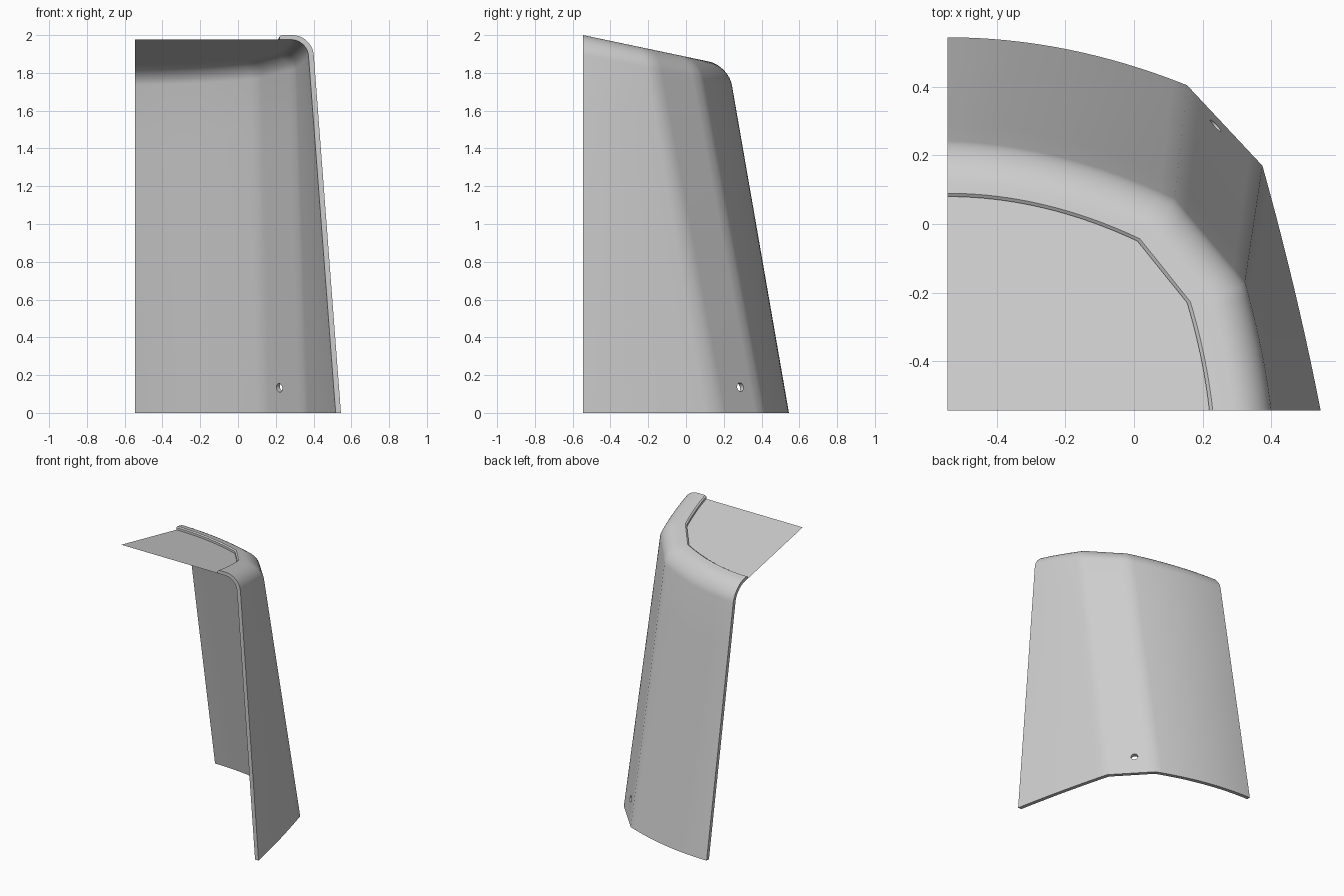
import bpy, bmesh
from mathutils import Vector

if "Cube" in bpy.data.objects:
    bpy.data.objects.remove(bpy.data.objects["Cube"], do_unlink=True)

HALF = 0.545        # half width of the footprint
SLOPE = 0.21        # fall of the top towards the back
SKIN = 0.024        # shell thickness at the top

grey = bpy.data.materials.new("light_grey")
grey.use_nodes = True
grey.diffuse_color = (0.62, 0.62, 0.62, 1)
grey.node_tree.nodes["Principled BSDF"].inputs["Base Color"].default_value = grey.diffuse_color


def outline(keys, bow_back=0.0, bow_side=0.0):
    """Plan line: bowed back wall, straight corner facet, bowed side wall."""
    bows = [Vector((0, bow_back)), Vector((0, 0)), Vector((bow_side, 0))]
    pts = []
    for k, steps in enumerate((16, 6, 10)):
        a, b = Vector(keys[k]), Vector(keys[k + 1])
        for i in range(steps):
            s = i / steps
            pts.append(a.lerp(b, s) + bows[k] * s * (1 - s))
    return pts + [Vector(keys[3])]


def top_z(y, drop=0.0):
    return 2 - SLOPE * (y + HALF) - drop


def section(base, lean, rim, drop, radius):
    """Wall foot, rounded shoulder, then the rim on the sloping top."""
    z = (top_z(base.y, drop)) / (1 + SLOPE * lean.y)
    foot = Vector((base.x, base.y, 0))
    corner = Vector((base.x + lean.x * z, base.y + lean.y * z, z))
    end = Vector((rim.x, rim.y, top_z(rim.y, drop)))
    a = corner + (foot - corner).normalized() * radius
    b = corner + (end - corner).normalized() * radius
    pts = [foot + (a - foot) * i / 6 for i in range(6)]
    for i in range(11):
        v = i / 10
        u = 1 - v
        w = 1.414 * u * v
        pts.append((a * u * u + corner * w + b * v * v) / (u * u + w + v * v))
    return pts + [end]


def make_object(name, bm):
    bmesh.ops.recalc_face_normals(bm, faces=bm.faces)
    mesh = bpy.data.meshes.new(name)
    bm.to_mesh(mesh)
    bm.free()
    mesh.materials.append(grey)
    obj = bpy.data.objects.new(name, mesh)
    bpy.context.collection.objects.link(obj)
    return obj


outer = outline([(-HALF, HALF), (0.155, 0.405), (0.375, 0.17), (HALF, -HALF)], 0.14, 0.03)
inner = outline([(-HALF, 0.518), (0.14, 0.382), (0.35, 0.157), (0.517, -HALF)], 0.136, 0.03)
leans = outline([(0, -0.174), (-0.02, -0.187), (-0.028, -0.186), (-0.076, 0)])
rims = outline([(-HALF, 0.08), (0.01, -0.05), (0.155, -0.23), (0.22, -HALF)], 0.13, 0.03)

# Shell: closed cross-sections swept around the corner
bm = bmesh.new()
rings = []
for o, n, lean, rim in zip(outer, inner, leans, rims):
    skin = section(o, lean, rim, 0, 0.105)
    tip = skin[-1]
    skin[-1] = tip + (skin[-2] - tip).normalized() * 0.01
    skin.append(tip - Vector((0, 0, 0.008)))
    lining = section(n, lean, rim, SKIN, 0.085)
    rings.append([bm.verts.new(p) for p in skin + lining[::-1]])
for r, s in zip(rings, rings[1:]):
    for i in range(len(r)):
        j = (i + 1) % len(r)
        bm.faces.new((r[i], r[j], s[j], s[i]))
bm.faces.new(rings[0])
bm.faces.new(rings[-1])
shell = make_object("corner_shell", bm)

# Screw hole through the corner facet
axis = Vector((0.73, 0.68, 0.15))
bpy.ops.mesh.primitive_cylinder_add(vertices=24, radius=0.023, depth=0.2,
                                    location=(0.23, 0.28, 0.135),
                                    rotation=axis.to_track_quat('Z', 'Y').to_euler())
cutter = bpy.context.object
cutter.name = "hole_cutter"
cutter.hide_render = True
cut = shell.modifiers.new("screw_hole", 'BOOLEAN')
cut.operation = 'DIFFERENCE'
cut.solver = 'EXACT'
cut.object = cutter
bpy.ops.object.select_all(action='DESELECT')
shell.select_set(True)
bpy.context.view_layer.objects.active = shell
bpy.ops.object.modifier_apply(modifier=cut.name)
bpy.data.objects.remove(cutter, do_unlink=True)
bpy.ops.object.shade_smooth_by_angle(angle=0.5)

# Thin recessed panel inside the rim
bm = bmesh.new()
edge = rims + [Vector((-HALF, -HALF))]
face = bm.faces.new([bm.verts.new((p.x, p.y, top_z(p.y, SKIN))) for p in edge])
panel = make_object("recessed_top_panel", bm)
if panel.data.polygons[0].normal.z < 0:
    panel.data.flip_normals()
